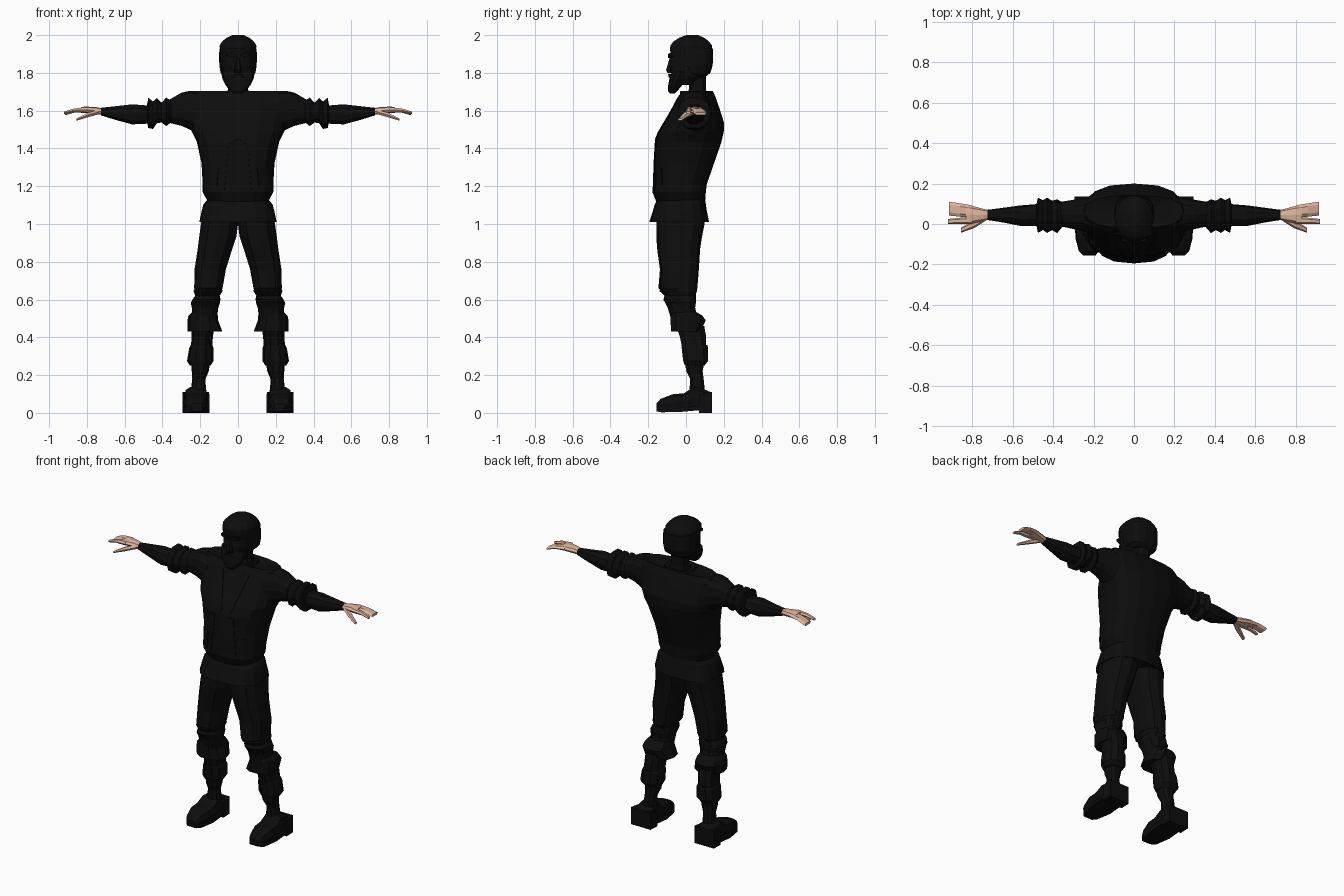
import bpy, bmesh, math


def material(name, rgb):
    m = bpy.data.materials.new(name)
    m.diffuse_color = (*rgb, 1)
    return m


BLACK = material("black_cloth", (0.004, 0.004, 0.004))
SKIN = material("skin", (0.72, 0.45, 0.33))


def finish(name, bm, mat, mirror):
    bmesh.ops.recalc_face_normals(bm, faces=bm.faces[:])
    mesh = bpy.data.meshes.new(name)
    bm.to_mesh(mesh)
    bm.free()
    mesh.materials.append(mat)
    ob = bpy.data.objects.new(name, mesh)
    bpy.context.collection.objects.link(ob)
    if mirror:
        ob.modifiers.new("mirror", 'MIRROR').use_mirror_merge = False
    return ob


def loft(name, axis, rows, n=12, p=2.3, mat=BLACK, mirror=False):
    """Skin rounded sections; a row is (position, u min, u max, v min, v max)."""
    bm = bmesh.new()
    rings = []
    for t, u0, u1, v0, v1 in rows:
        ring = []
        for i in range(n):
            a = 2 * math.pi * (i + (0.5 if n == 4 else 0)) / n
            c, s = math.cos(a), math.sin(a)
            if n == 4:
                c, s = math.copysign(1, c), math.copysign(1, s)
            else:
                c = math.copysign(abs(c) ** (2 / p), c)
                s = math.copysign(abs(s) ** (2 / p), s)
            u = (u0 + u1) / 2 + (u1 - u0) / 2 * c
            v = (v0 + v1) / 2 + (v1 - v0) / 2 * s
            co = {'X': (t, u, v), 'Y': (u, t, v), 'Z': (u, v, t)}[axis]
            ring.append(bm.verts.new(co))
        rings.append(ring)
    for a, b in zip(rings, rings[1:]):
        for i in range(n):
            j = (i + 1) % n
            bm.faces.new((a[i], a[j], b[j], b[i]))
    bm.faces.new(rings[0])
    bm.faces.new(rings[-1])
    return finish(name, bm, mat, mirror)


def body(rows):
    """Symmetric rows (z, half width, front, back)."""
    return [(z, -w, w, f, b) for z, w, f, b in rows]


# Torso: vest, neck and hem
vest = loft("vest", 'Z', body([
    (1.10, .15, -.15, .10), (1.17, .187, -.178, .105), (1.21, .187, -.175, .11),
    (1.32, .193, -.172, .148), (1.435, .218, -.165, .188), (1.49, .245, -.145, .20),
    (1.54, .255, -.115, .20), (1.61, .265, -.075, .178), (1.67, .268, -.045, .157),
    (1.705, .245, -.02, .142), (1.69, .09, .0, .12)]), n=16, p=2.5)
loft("jacket_hem", 'Z', body([
    (1.015, .19, -.175, .10), (1.01, .205, -.195, .122), (1.07, .192, -.175, .11),
    (1.105, .183, -.165, .105), (1.135, .155, -.15, .10)]), n=16, p=2.6)
loft("neck", 'Z', body([(1.64, .07, -.01, .12), (1.72, .052, .015, .107),
                        (1.82, .055, .01, .107)]), n=10)
loft("collar", 'Z', body([(1.67, .10, -.035, .14), (1.705, .09, -.03, .135),
                          (1.70, .065, .0, .115), (1.66, .065, .0, .115)]), n=12)

# Lapels and pockets laid on the chest
def strip(name, left, right, thick=.008):
    bm = bmesh.new()
    pairs = []
    for i in range(7):
        t = i / 6
        pairs.append([bm.verts.new((a[0] + (b[0] - a[0]) * t, -.4,
                                    a[1] + (b[1] - a[1]) * t)) for a, b in (left, right)])
    for a, b in zip(pairs, pairs[1:]):
        bm.faces.new((a[0], a[1], b[1], b[0]))
    ob = finish(name, bm, BLACK, False)
    sw = ob.modifiers.new("wrap", 'SHRINKWRAP')
    sw.target = vest
    sw.wrap_method = 'PROJECT'
    sw.use_project_y = True
    sw.use_project_z = False
    sw.use_negative_direction = False
    sw.use_positive_direction = True
    so = ob.modifiers.new("thickness", 'SOLIDIFY')
    so.thickness = thick
    so.offset = 0
    ob.modifiers.new("mirror", 'MIRROR').use_mirror_merge = False


strip("lapel", ((.07, 1.66), (.0, 1.45)), ((.11, 1.66), (.05, 1.42)))
strip("vest_edge", ((.05, 1.42), (.07, 1.18)), ((.08, 1.42), (.10, 1.18)))
strip("pocket", ((.10, 1.30), (.11, 1.20)), ((.15, 1.30), (.155, 1.20)))

# Head, hair and beard
loft("head", 'Z', body([
    (1.735, .055, -.075, .03), (1.78, .08, -.078, .10), (1.84, .088, -.085, .125),
    (1.88, .09, -.08, .13), (1.93, .092, -.088, .135), (1.97, .07, -.06, .11)]), n=14)
loft("hair_cap", 'Z', body([
    (1.915, .096, -.088, .143), (1.945, .097, -.085, .14), (1.965, .085, -.07, .125),
    (1.985, .062, -.04, .10), (2.0, .03, .0, .065)]), n=14)
loft("hair_back", 'Z', body([
    (1.78, .07, .02, .105), (1.80, .092, -.005, .13), (1.84, .099, -.03, .143),
    (1.90, .10, -.045, .145), (1.93, .098, -.06, .144)]), n=14, p=2.6)
loft("beard", 'Z', body([
    (1.69, .02, -.085, -.06), (1.705, .042, -.096, -.045), (1.735, .066, -.094, -.02),
    (1.77, .083, -.088, .01), (1.81, .091, -.075, .02)]), n=12)
loft("moustache", 'Z', body([(1.775, .045, -.095, -.05), (1.795, .02, -.098, -.05)]), n=6)
loft("nose", 'Z', body([(1.80, .018, -.10, -.06), (1.815, .02, -.108, -.06),
                        (1.88, .009, -.088, -.06)]), n=6)
loft("brow", 'X', [(.012, -.094, -.06, 1.88, 1.90), (.06, -.085, -.05, 1.89, 1.905)],
     n=4, mirror=True)

# Arms
loft("upper_sleeve", 'X', [
    (.19, -.05, .145, 1.46, 1.70), (.255, -.035, .13, 1.50, 1.705),
    (.30, -.025, .12, 1.52, 1.695), (.36, -.012, .11, 1.535, 1.66),
    (.42, -.005, .10, 1.54, 1.64)], n=12, mirror=True)
loft("rolled_cuff", 'X', [
    (.35, -.01, .105, 1.54, 1.655), (.38, -.045, .122, 1.515, 1.672),
    (.405, -.03, .115, 1.535, 1.645), (.43, -.044, .13, 1.53, 1.67),
    (.45, -.03, .118, 1.50, 1.652), (.475, -.044, .13, 1.505, 1.672),
    (.482, -.01, .10, 1.54, 1.63)], n=10, mirror=True)
loft("forearm", 'X', [
    (.46, -.01, .10, 1.53, 1.628), (.56, -.01, .092, 1.525, 1.636),
    (.65, .008, .08, 1.55, 1.625), (.725, .02, .07, 1.574, 1.616)], n=10, mirror=True)

# Hands
loft("palm", 'X', [
    (.715, .022, .068, 1.578, 1.612), (.745, .015, .075, 1.58, 1.618),
    (.81, .0, .092, 1.588, 1.622), (.83, .0, .094, 1.588, 1.618)],
    n=8, mat=SKIN, mirror=True)
loft("fingers", 'X', [
    (.80, .03, .092, 1.59, 1.62), (.86, .036, .102, 1.59, 1.612),
    (.915, .042, .11, 1.575, 1.592)], n=6, mat=SKIN, mirror=True)
loft("index_finger", 'X', [
    (.80, .0, .036, 1.59, 1.62), (.87, .0, .03, 1.592, 1.612),
    (.92, .0, .025, 1.582, 1.596)], n=6, mat=SKIN, mirror=True)
loft("thumb", 'X', [
    (.735, .015, .055, 1.58, 1.608), (.79, -.02, .02, 1.565, 1.592),
    (.855, -.043, -.018, 1.546, 1.56)], n=6, mat=SKIN, mirror=True)

# Trousers with bunched knees
loft("trouser_leg", 'Z', [
    (1.06, .0, .185, -.15, .095), (1.0, .0, .196, -.157, .098),
    (.935, .008, .205, -.157, .085), (.87, .03, .213, -.153, .075),
    (.76, .064, .23, -.138, .068), (.66, .082, .232, -.146, .06),
    (.625, .098, .222, -.112, .052), (.60, .092, .242, -.12, .054),
    (.56, .105, .245, -.098, .048), (.50, .11, .24, -.08, .06)],
    n=12, p=2.4, mirror=True)
loft("knee_wrap", 'Z', [
    (.67, .09, .225, -.13, .055), (.645, .082, .235, -.145, .062),
    (.615, .10, .225, -.11, .05), (.585, .095, .25, -.115, .056),
    (.545, .108, .242, -.09, .05)], n=10, mirror=True)

# Boots: flared top, shin, strap, shoe, sole and heel
loft("boot_flare", 'Z', [
    (.535, .115, .24, -.08, .055), (.515, .107, .262, -.085, .09),
    (.49, .105, .268, -.085, .108), (.43, .083, .267, -.083, .08),
    (.435, .13, .24, -.04, .085)], n=10, p=2.6, mirror=True)
loft("boot_shaft", 'Z', [
    (.46, .125, .245, -.055, .10), (.40, .133, .245, -.035, .11),
    (.33, .138, .252, -.02, .11), (.22, .155, .245, .0, .09),
    (.18, .172, .242, .02, .095), (.08, .168, .255, .015, .105)],
    n=10, mirror=True)
loft("shin_strap", 'Z', [
    (.36, .137, .25, -.025, .115), (.345, .13, .258, -.026, .12),
    (.275, .13, .27, -.018, .12), (.25, .145, .255, -.008, .10)], n=10, mirror=True)
loft("shoe", 'Y', [
    (-.157, .19, .25, .018, .05), (-.135, .177, .272, .012, .075),
    (-.07, .16, .29, .01, .10), (-.01, .158, .29, .012, .105),
    (.04, .16, .285, .015, .14), (.10, .158, .285, .015, .125),
    (.134, .165, .28, .015, .11)], n=10, p=3, mirror=True)
loft("sole", 'Y', [
    (-.155, .19, .25, .008, .03), (-.13, .175, .275, .003, .03),
    (-.03, .155, .293, .005, .03), (.08, .155, .293, .015, .035)], n=4, mirror=True)
loft("heel", 'Y', [(.07, .152, .295, .0, .10), (.137, .155, .293, .0, .11)],
     n=4, mirror=True)
